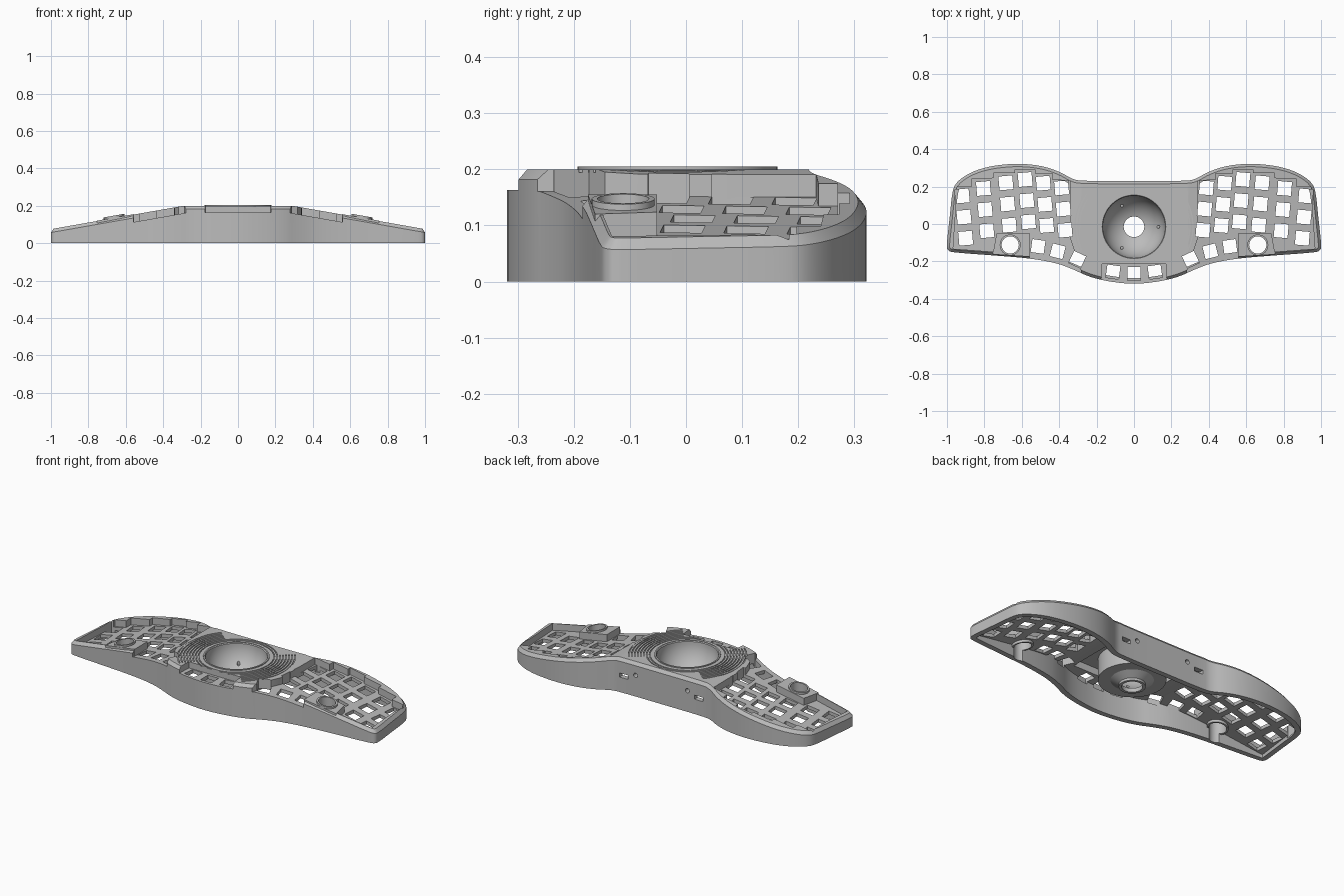
import bpy, bmesh, math
from mathutils import Vector

if "Cube" in bpy.data.objects:
    bpy.data.objects.remove(bpy.data.objects["Cube"])

RIDGE = 0.29          # wings start to slope down outside this x
BALL_Y = -0.015       # centre of the ball socket

grey = bpy.data.materials.new("grey plastic")
grey.diffuse_color = (0.50, 0.50, 0.50, 1)
grey.use_nodes = True
grey.node_tree.nodes["Principled BSDF"].inputs["Base Color"].default_value = grey.diffuse_color


def height(x):
    return 0.2 - 0.176 * max(0, abs(x) - RIDGE)


def above(d):
    return lambda x: height(x) + d


def flat(z):
    return lambda x: z


def finish(name, bm):
    bmesh.ops.recalc_face_normals(bm, faces=bm.faces)
    me = bpy.data.meshes.new(name)
    bm.to_mesh(me)
    bm.free()
    me.materials.append(grey)
    ob = bpy.data.objects.new(name, me)
    bpy.context.collection.objects.link(ob)
    return ob


def slab(name, loops, bottom, top, inner=None, drop=0.0):
    """Prism over each loop, following the sloped heights, with optional chamfer loop."""
    bm = bmesh.new()
    for loop in loops:
        levels = [loop, loop] + ([inner] if inner else [])
        rings = [[bm.verts.new((x, y, k)) for x, y in lp] for k, lp in enumerate(levels)]
        n = len(loop)
        for a, b in zip(rings, rings[1:]):
            for i in range(n):
                j = (i + 1) % n
                bm.faces.new((a[i], a[j], b[j], b[i]))
        bm.faces.new(rings[0][::-1])
        bm.faces.new(rings[-1])
    for s in (-RIDGE, RIDGE):
        bmesh.ops.bisect_plane(bm, geom=bm.verts[:] + bm.edges[:] + bm.faces[:], dist=1e-5,
                               plane_co=(s, 0, 0), plane_no=(1, 0, 0))
    for v in bm.verts:
        x, k = v.co.x, v.co.z
        lo, hi = bottom(x), top(x) - drop
        v.co.z = lo + (hi - lo) * k if k <= 1 else hi + drop * (k - 1)
    return finish(name, bm)


def cut(ob, cutter, keep=False):
    m = ob.modifiers.new("cut", 'BOOLEAN')
    m.operation, m.solver, m.object = 'DIFFERENCE', 'EXACT', cutter
    bpy.context.view_layer.objects.active = ob
    bpy.ops.object.modifier_apply(modifier=m.name)
    if not keep:
        bpy.data.objects.remove(cutter)


def mirror(loop):
    return [(-x, y) for x, y in reversed(loop)]


def circle(cx, cy, r, n=40):
    return [(cx + r * math.cos(2 * math.pi * i / n), cy + r * math.sin(2 * math.pi * i / n))
            for i in range(n)]


def square(cx, cy, deg, size=0.074):
    a, h = math.radians(deg), size / 2
    c, s = math.cos(a), math.sin(a)
    return [(cx + c * u - s * v, cy + s * u + c * v)
            for u, v in ((-h, -h), (h, -h), (h, h), (-h, h))]


def arc_band(r, a0, a1, w=0.006, n=20):
    angs = [math.radians(a0 + (a1 - a0) * i / n) for i in range(n + 1)]
    ring = lambda q, seq: [(q * math.cos(a), BALL_Y + q * math.sin(a)) for a in seq]
    return ring(r + w, angs) + ring(r, angs[::-1])


def inset(loop, d):
    out = []
    for i, p in enumerate(loop):
        p0, p1, p2 = Vector(loop[i - 1]), Vector(p), Vector(loop[(i + 1) % len(loop)])
        e1, e2 = (p1 - p0).normalized(), (p2 - p1).normalized()
        n1, n2 = Vector((-e1.y, e1.x)), Vector((-e2.y, e2.x))
        q = p1 + (n1 + n2) * (d / (1 + n1.dot(n2)))
        out.append((q.x, q.y))
    return out


def rounded(loop, times=2):
    for _ in range(times):
        new = []
        for i, (x, y) in enumerate(loop):
            u, v = loop[(i + 1) % len(loop)]
            new += [(.75 * x + .25 * u, .75 * y + .25 * v), (.25 * x + .75 * u, .25 * y + .75 * v)]
        loop = new
    return loop


# Case outline, right half from front centre to back centre
half = [(0, -.322), (.13, -.309), (.24, -.283), (.33, -.24), (.42, -.207), (.56, -.183),
        (.75, -.168), (.97, -.152), (.995, -.142), (1.003, -.12), (.985, .04), (.972, .17),
        (.955, .217), (.9, .262), (.82, .297), (.72, .317), (.6, .324), (.48, .309),
        (.39, .276), (.33, .24), (.28, .23), (0, .23)]
outline = half + mirror(half[1:-1])
case = slab("case", [rounded(outline)], flat(0), above(0),
            inner=rounded(inset(outline, .015)), drop=.018)

# Hollow underside, deeper in the middle
cut(case, slab("hollow", [rounded(inset(outline, .03))], flat(-.1), above(-.06)))
cut(case, slab("middle_hollow", [[(-.24, -.2), (.24, -.2), (.24, .2), (-.24, .2)]],
               flat(-.1), flat(.18)))

# Sunken key plates: stepped at the back, open at the front by the thumb keys
wing = [(.34, -.08), (.25, -.35), (.56, -.35), (.56, -.162), (.967, -.132), (.945, .197),
        (.87, .197), (.87, .24), (.75, .245), (.75, .273), (.635, .273), (.635, .291),
        (.53, .291), (.53, .27), (.435, .27), (.435, .236), (.342, .232)]
cut(case, slab("pockets", [wing, mirror(wing)], above(-.04), flat(.4)))
thumb = [(-.17, -.215), (-.18, -.36), (.18, -.36), (.17, -.215)]
cut(case, slab("thumb_pocket", [thumb], flat(.163), flat(.4)))

# Key openings: six columns of three, and the thumb row
keys = []
for x, y in ((.387, .193), (.485, .218), (.582, .238), (.685, .22), (.805, .19), (.918, .15)):
    for row in range(3):
        keys.append(square(x - .009 * row, y - .113 * row, -5))
keys += [square(.513, -.12, 8, .07), square(.408, -.146, 14, .07),
         square(.303, -.19, 25, .07), square(.112, -.256, 8, .07)]
keys += [mirror(k) for k in keys] + [square(0, -.266, 0, .07)]
cut(case, slab("key_holes", keys, above(-.075), flat(.4)))

# Shallow curved grooves around the ball
bands = [arc_band(.2 + .016 * k, q * 90 + .5, q * 90 + 89.5) for k in range(2) for q in range(4)]
for k in range(2, 8):
    band = arc_band(.2 + .016 * k, -50, 40)
    bands += [band, mirror(band)]
cut(case, slab("grooves", bands, flat(.194), flat(.3)))
cut(case, slab("socket_hole", [circle(0, BALL_Y, .173, 64)], flat(-.05), flat(.4)))

# Ports in the back wall
slots = [[(s * .245 - .028, .15), (s * .245 + .028, .15), (s * .245 + .028, .3),
          (s * .245 - .028, .3)] for s in (-1, 1)]
cut(case, slab("port_slots", slots, flat(.088), flat(.112)))
for s in (-1, 1):
    bpy.ops.mesh.primitive_cylinder_add(vertices=20, radius=.013, depth=.1,
                                        location=(s * .17, .23, .125),
                                        rotation=(math.pi / 2, 0, 0))
    cut(case, bpy.context.object)

# Ball socket: bowl inside a short drum with a drain collar
R = .166
prof = [(.178, .06), (.178, .205), (.17, .205)]
prof += [(R * math.cos(a), .2 - R * math.sin(a))
         for a in (math.acos(.055 / R) * i / 14 for i in range(15))]
prof += [(.055, .02), (.07, .02), (.07, .034), (.113, .06)]
bm = bmesh.new()
vs = [bm.verts.new((r, BALL_Y, z)) for r, z in prof]
es = [bm.edges.new((vs[i - 1], vs[i])) for i in range(len(vs))]
bmesh.ops.spin(bm, geom=vs + es, cent=(0, BALL_Y, 0), axis=(0, 0, 1),
               angle=2 * math.pi, steps=64)
bmesh.ops.remove_doubles(bm, verts=bm.verts, dist=1e-5)
socket = finish("ball_socket", bm)
pins = [circle(.13 * math.cos(a), BALL_Y + .13 * math.sin(a), .008, 12)
        for a in (0, 2 * math.pi / 3, 4 * math.pi / 3)]
cut(socket, slab("bearing_holes", pins, flat(.085), flat(.16)))

# Dial mounts: raised block and collar on each wing
parts = [case, socket]
block = [(.555, -.052), (.735, -.052), (.755, -.162), (.555, -.175)]
dial = (.662, -.112)
for side, flip in (("right", lambda l: l), ("left", mirror)):
    mount = slab(side + "_dial_mount", [flip(block)], above(-.058), above(.002))
    collar = slab(side + "_dial_collar", [flip(circle(*dial, .056))], above(-.075), above(.013))
    bore = slab("bore", [flip(circle(*dial, .046))], flat(-.05), flat(.4))
    cut(case, bore, keep=True)
    cut(mount, bore, keep=True)
    cut(collar, bore)
    parts += [mount, collar]

# Smooth curved walls, keep edges crisp
for ob in parts:
    bpy.ops.object.select_all(action='DESELECT')
    ob.select_set(True)
    bpy.context.view_layer.objects.active = ob
    bpy.ops.object.shade_smooth_by_angle(angle=math.radians(25))
